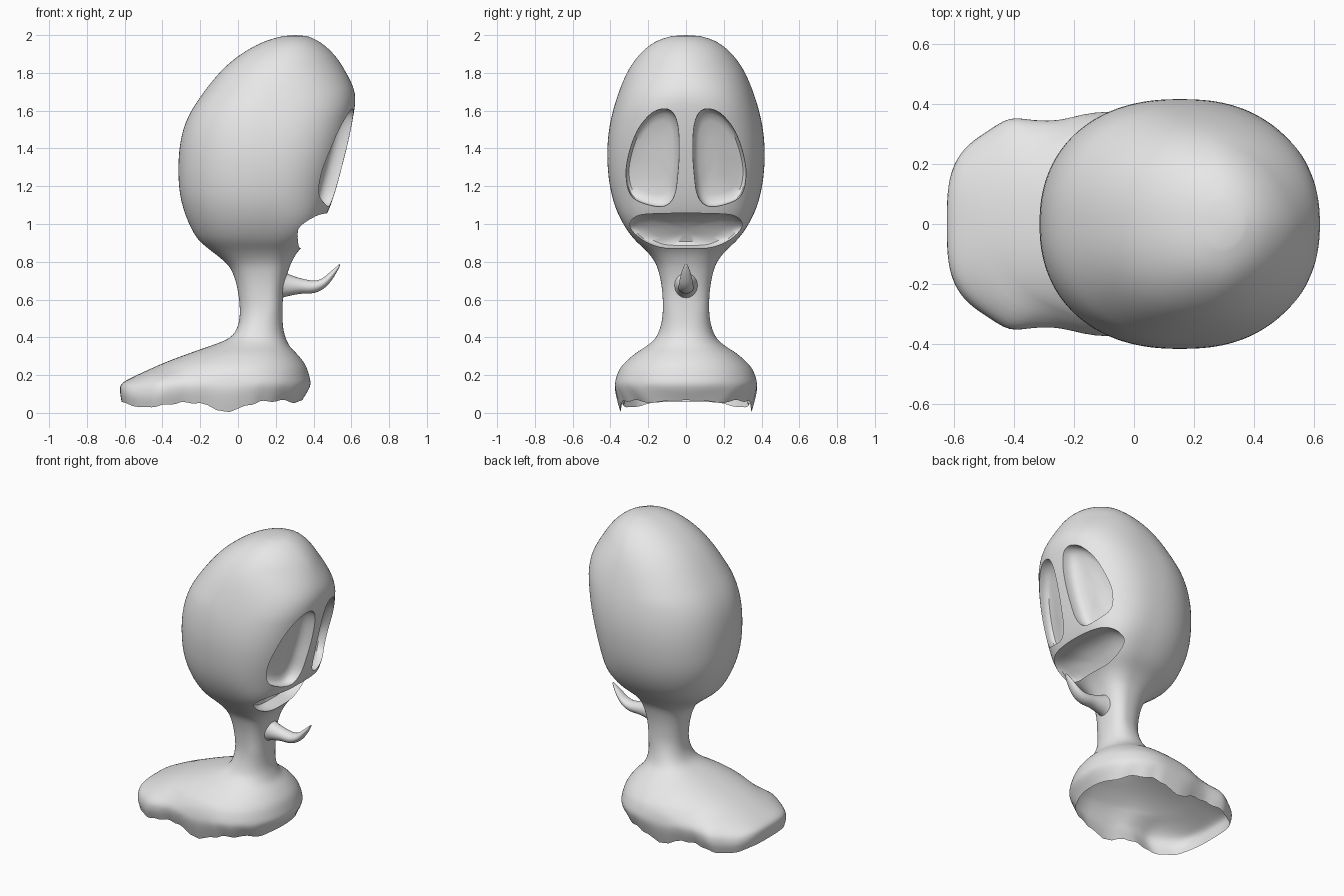
import bpy, bmesh, math

if "Cube" in bpy.data.objects:
    bpy.data.objects.remove(bpy.data.objects["Cube"])

grey = bpy.data.materials.new("clay_grey")
grey.diffuse_color = (0.8, 0.8, 0.8, 1)
grey.use_nodes = True
grey.node_tree.nodes["Principled BSDF"].inputs["Base Color"].default_value = grey.diffuse_color

# Bust profile: height, back x, front x, half width
ROWS = [
    (.04, -.616, .34, .347), (.12, -.627, .381, .374), (.167, -.602, .383, .375),
    (.23, -.47, .368, .354), (.27, -.38, .347, .320), (.315, -.26, .31, .269),
    (.35, -.16, .275, .213), (.39, -.052, .255, .165), (.44, -.008, .24, .14),
    (.52, .012, .235, .122), (.65, 0, .24, .125), (.75, -.03, .265, .145),
    (.80, -.07, .285, .165), (.845, -.125, .31, .198), (.88, -.17, .34, .233),
    (.93, -.222, .385, .285), (1.03, -.272, .462, .35),
    (1.16, -.31, .512, .397), (1.32, -.316, .555, .417), (1.45, -.303, .587, .414),
    (1.57, -.265, .61, .395), (1.69, -.187, .624, .359), (1.80, -.10, .573, .314),
    (1.89, 0, .517, .254), (1.965, .13, .435, .169), (1.995, .24, .365, .075),
]
SEG = 128


def clamp(v):
    return max(0.0, min(1.0, v))


def spline(pts, steps, closed):
    """Catmull-Rom points through a list of tuples."""
    n, out = len(pts), []
    for i in range(n if closed else n - 1):
        idx = [i - 1, i, i + 1, i + 2]
        p = [pts[j % n] if closed else pts[max(0, min(n - 1, j))] for j in idx]
        for s in range(steps):
            t = s / steps
            out.append(tuple(
                .5 * (2 * b + (c - a) * t + (2 * a - 5 * b + 4 * c - d) * t * t
                      + (3 * b - a - 3 * c + d) * t ** 3)
                for a, b, c, d in zip(*p)))
    if not closed:
        out.append(tuple(pts[-1]))
    return out


RINGS = spline(ROWS, 4, False)
for _ in range(4):      # relax the profile
    RINGS = [RINGS[0]] + [tuple((a + 2 * b + c) / 4 for a, b, c in zip(*t))
                          for t in zip(RINGS, RINGS[1:], RINGS[2:])] + [RINGS[-1]]


def centre_x(z):
    return .03 + .12 * clamp((z - .25) / .3) + .15 * clamp((z - 1.6) / .4)


def front_power(z):
    p = 2.1 + .3 * clamp((z - .35) / .15) - .1 * clamp((z - .8) / .2)
    p += .2 * clamp((z - .8) / .2)
    p -= .65 * clamp((z - 1.6) / .25)
    return p + .7 * math.exp(-((z - .95) / .13) ** 2)


def back_power(z):
    return 2.25 + 1.2 * clamp((.23 - z) / .14)


def face_x(y, z):
    """Front surface position of the bust at a given y and z."""
    for a, b in zip(RINGS, RINGS[1:]):
        if a[0] <= z <= b[0]:
            t = (z - a[0]) / (b[0] - a[0])
            xf, w = (a[k] + (b[k] - a[k]) * t for k in (2, 3))
            p, xc = front_power(z), centre_x(z)
            return xc + (xf - xc) * (1 - min(.97, abs(y) / w) ** p) ** (1 / p)
    return 0.4


def loft(name, rings, tip):
    """Join rings of equal size, close the start flat and the end on a tip."""
    bm = bmesh.new()
    loops = [[bm.verts.new(c) for c in r] for r in rings]
    n = len(loops[0])
    for a, b in zip(loops, loops[1:]):
        for i in range(n):
            j = (i + 1) % n
            bm.faces.new((a[i], a[j], b[j], b[i]))
    bm.faces.new(loops[0][::-1])
    end = bm.verts.new(tip)
    for i in range(n):
        bm.faces.new((loops[-1][i], loops[-1][(i + 1) % n], end))
    bmesh.ops.recalc_face_normals(bm, faces=bm.faces)
    me = bpy.data.meshes.new(name)
    bm.to_mesh(me)
    bm.free()
    me.materials.append(grey)
    ob = bpy.data.objects.new(name, me)
    bpy.context.collection.objects.link(ob)
    return ob


def select(ob):
    bpy.ops.object.select_all(action='DESELECT')
    ob.select_set(True)
    bpy.context.view_layer.objects.active = ob


# Head, neck and shoulders as one lofted skin
rings = []
for z, xb, xf, w in RINGS:
    xc, ring = centre_x(z), []
    for i in range(SEG):
        a = 2 * math.pi * (i + .5) / SEG
        c, s = math.cos(a), math.sin(a)
        p = front_power(z) if c > 0 else back_power(z)
        x = xc + abs(c) ** (2 / p) * ((xf - xc) if c > 0 else (xb - xc))
        y = math.copysign(abs(s) ** (2 / p) * w, s)
        # slight waist and bulge at the back of the shoulders
        low = clamp((.3 - z) / .1)
        y *= 1 + low * (.05 * math.exp(-((x + .42) / .06) ** 2)
                        - .05 * math.exp(-((x + .26) / .09) ** 2))
        ring.append((x, y, z))
    rings.append(ring)
bust = loft("bust", rings, (.303, 0, 2))


# Eye sockets and mouth: recesses that follow the face surface
def recess(name, outline, layers):
    pts = spline(outline, 5, True)
    cy = sum(p[0] for p in pts) / len(pts)
    cz = sum(p[1] for p in pts) / len(pts)
    rings = [[(.9, y, z) for y, z in pts]]
    for k, depth in layers:
        ring = []
        for y, z in pts:
            y, z = cy + (y - cy) * k, cz + (z - cz) * k
            ring.append((face_x(y, z) - depth, y, z))
        rings.append(ring)
    tip = (face_x(cy, cz) - layers[-1][1] - .003, cy, cz)
    ob = loft(name, rings, tip)
    ob.hide_render = True
    ob.hide_set(True)
    return ob


EYE = [(.036, 1.40), (.043, 1.52), (.07, 1.59), (.12, 1.61), (.19, 1.58),
       (.26, 1.49), (.305, 1.36), (.317, 1.25), (.29, 1.15), (.21, 1.105),
       (.115, 1.095), (.062, 1.15), (.043, 1.27)]
LIPS = [(0, .872), (.12, .875), (.20, .90), (.26, .94), (.295, .985),
        (.285, 1.025), (.23, 1.05), (.11, 1.056), (0, 1.058)]
LIPS += [(-y, z) for y, z in LIPS[-2:0:-1]]
socket = [(1, .025), (.97, .05), (.9, .07), (.75, .085), (.4, .095)]
cutters = [recess("eye_cutter_left", EYE, socket),
           recess("eye_cutter_right", [(-y, z) for y, z in EYE], socket),
           recess("mouth_cutter", LIPS,
                  [(1, .04), (.95, .07), (.85, .10), (.65, .125), (.3, .14)])]
select(bust)
for c in cutters:
    m = bust.modifiers.new("cut", 'BOOLEAN')
    m.operation, m.solver, m.object = 'DIFFERENCE', 'EXACT', c
    bpy.ops.object.modifier_apply(modifier=m.name)
for c in cutters:
    bpy.data.objects.remove(c)

# Open underside with a ragged hem
HEM = [(-.63, .06), (-.6, .05), (-.5, .027), (-.4, .04), (-.3, .055), (-.18, .05),
       (-.1, .01), (-.06, .0), (-.02, .015), (.05, .04), (.12, .06), (.25, .065),
       (.30, .055), (.4, .075)]


def hem_z(x):
    for a, b in zip(HEM, HEM[1:]):
        if a[0] <= x <= b[0]:
            h = a[1] + (b[1] - a[1]) * (x - a[0]) / (b[0] - a[0])
            return max(0, h + .004 * math.sin(x * 60))
    return .06


bm = bmesh.new()
bm.from_mesh(bust.data)
cap = [f for f in bm.faces if all(v.co.z < .0405 for v in f.verts)]
bmesh.ops.delete(bm, geom=cap, context='FACES')
for v in bm.verts:
    if v.co.z < .2:
        v.co.z = .2 - (.2 - v.co.z) * (.2 - hem_z(v.co.x)) / .16
bm.to_mesh(bust.data)
bm.free()

# Curled spike on the throat: x, z, radius, half width in y
path = spline([(.19, .678, .09, .075), (.235, .678, .072, .062), (.27, .675, .057, .054),
               (.33, .671, .041, .045), (.40, .668, .033, .041), (.455, .69, .024, .036),
               (.505, .742, .014, .025), (.538, .784, .004, .008)], 4, False)
rings = []
for i, (x, z, r, w) in enumerate(path):
    a, b = path[max(0, i - 1)], path[min(len(path) - 1, i + 1)]
    d = math.hypot(b[0] - a[0], b[1] - a[1])
    nx, nz = -(b[1] - a[1]) / d, (b[0] - a[0]) / d
    rings.append([(x + nx * r * math.sin(t), w * math.cos(t), z + nz * r * math.sin(t))
                  for t in (2 * math.pi * k / 24 for k in range(24))])
spike = loft("throat_spike", rings, (.541, 0, .788))

for ob in (bust, spike):
    select(ob)
    bpy.ops.object.shade_smooth_by_angle(angle=math.radians(40))
